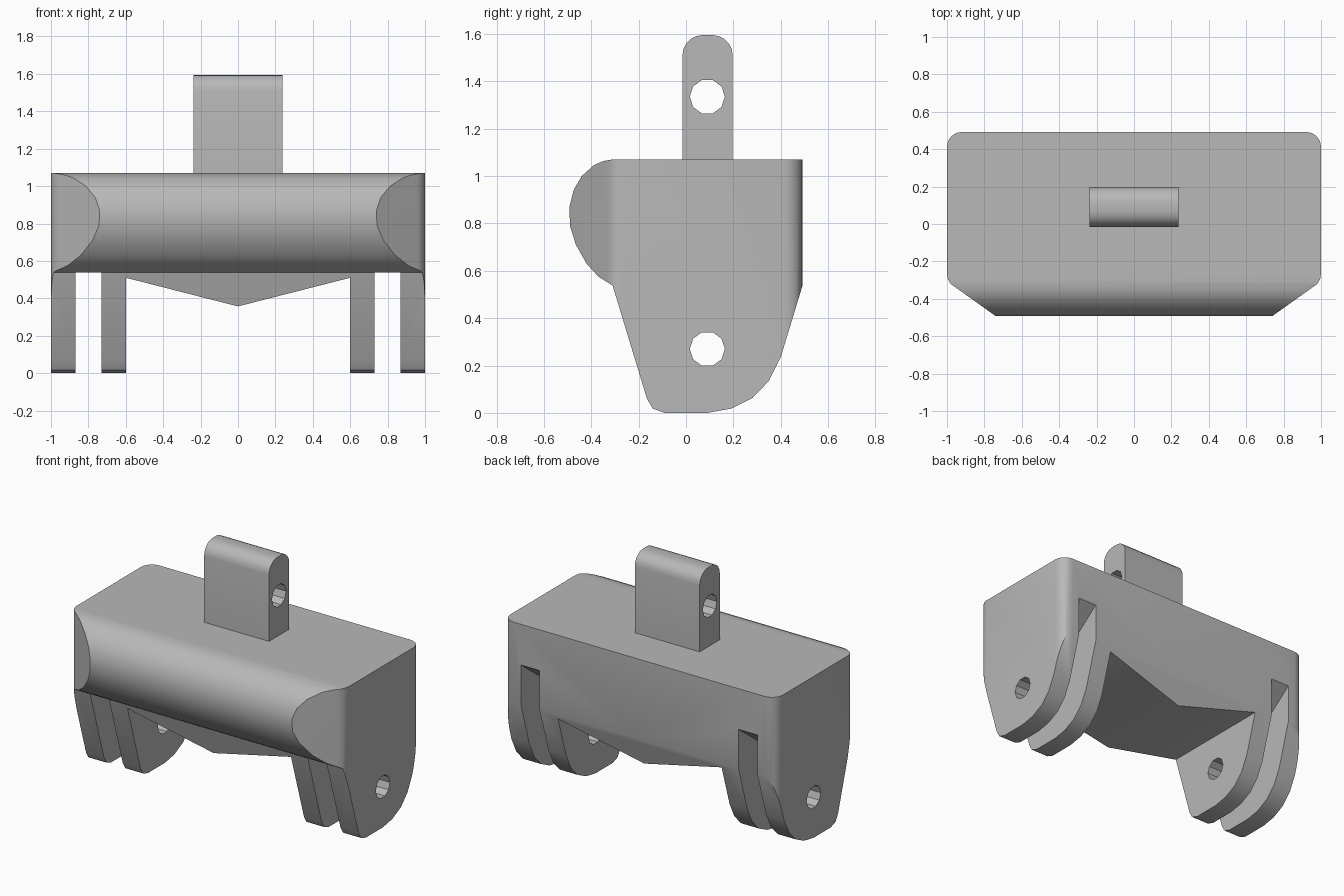
import bpy
import bmesh
from math import cos, sin, pi, radians
from mathutils import Vector

if "Cube" in bpy.data.objects:
    bpy.data.objects.remove(bpy.data.objects["Cube"], do_unlink=True)

grey = bpy.data.materials.new("light_grey")
grey.use_nodes = True
colour = (0.48, 0.48, 0.48, 1)
grey.diffuse_color = colour
grey.node_tree.nodes["Principled BSDF"].inputs["Base Color"].default_value = colour


def prism(name, profile, axis, low, high):
    """Extrude a profile: (y, z) along x, (x, z) along y, or (x, y) along z."""
    place = {"x": lambda a, b, t: (t, a, b),
             "y": lambda a, b, t: (a, t, b),
             "z": lambda a, b, t: (a, b, t)}[axis]
    bm = bmesh.new()
    face = bm.faces.new([bm.verts.new(place(a, b, low)) for a, b in profile])
    moved = bmesh.ops.extrude_face_region(bm, geom=[face])["geom"]
    offset = Vector(place(0, 0, high - low))
    bmesh.ops.translate(bm, vec=offset,
                        verts=[v for v in moved if isinstance(v, bmesh.types.BMVert)])
    bmesh.ops.recalc_face_normals(bm, faces=bm.faces)
    mesh = bpy.data.meshes.new(name)
    bm.to_mesh(mesh)
    bm.free()
    mesh.materials.append(grey)
    obj = bpy.data.objects.new(name, mesh)
    bpy.context.collection.objects.link(obj)
    return obj


def combine(target, tool, operation="DIFFERENCE"):
    """Apply a boolean and discard the tool."""
    mod = target.modifiers.new("cut", "BOOLEAN")
    mod.operation = operation
    mod.solver = "EXACT"
    mod.object = tool
    bpy.context.view_layer.objects.active = target
    bpy.ops.object.modifier_apply(modifier=mod.name)
    bpy.data.objects.remove(tool, do_unlink=True)


def arc(cx, cy, r, start, end, steps):
    angles = [radians(start + (end - start) * i / steps) for i in range(steps + 1)]
    return [(cx + r * cos(a), cy + r * sin(a)) for a in angles]


def pin_hole(z):
    ring = [(0.09 + 0.074 * cos(i * pi / 5), z + 0.074 * sin(i * pi / 5)) for i in range(10)]
    return prism("hole_cutter", ring, "x", -1.2, 1.2)


# Side profile: bulging front, tapered and rounded legs
bulge = [(-0.31, 1.07), (-0.35, 1.063), (-0.39, 1.045), (-0.44, 1.0), (-0.475, 0.94),
         (-0.492, 0.87), (-0.49, 0.79), (-0.465, 0.71), (-0.42, 0.63),
         (-0.37, 0.575), (-0.31, 0.538)]
leg = [(-0.165, 0.06), (-0.14, 0.018), (-0.09, 0), (0.09, 0), (0.19, 0.018),
       (0.28, 0.062), (0.35, 0.135), (0.4, 0.235), (0.492, 0.538)]
body = prism("bracket_body", bulge + leg + [(0.492, 1.07)], "x", -1.1, 1.1)

# Plan outline: rounded back corners and angled front corners
half = [(0.74, -0.492), (0.96, -0.335), (0.98, -0.32), (0.995, -0.295), (1, -0.265)]
half += arc(0.92, 0.412, 0.08, 0, 90, 6)
outline = half + [(-x, y) for x, y in reversed(half)]
combine(body, prism("outline_cutter", outline, "z", -0.1, 1.2), "INTERSECT")

# V-shaped belly between the two leg pairs
belly = [(-0.6, -0.1), (0.6, -0.1), (0.6, 0.51), (0, 0.357), (-0.6, 0.51)]
combine(body, prism("belly_cutter", belly, "y", -0.8, 0.8))

# Slot in each leg pair, rising towards the back
slot = [(-0.6, -0.1), (0.7, -0.1), (0.7, 0.957), (0.492, 0.8), (0.145, 0.538), (-0.6, 0.538)]
for side in (-1, 1):
    low, high = sorted((side * 0.73, side * 0.868))
    combine(body, prism("slot_cutter", slot, "x", low, high))
combine(body, pin_hole(0.27))

# Upright tab with a rounded top
tab_profile = [(-0.015, 1.05), (0.197, 1.05)]
tab_profile += arc(0.112, 1.51, 0.085, 0, 90, 5) + arc(0.07, 1.51, 0.085, 90, 180, 5)
tab = prism("top_tab", tab_profile, "x", -0.238, 0.238)
combine(tab, pin_hole(1.335))
combine(body, tab, "UNION")

# Smooth the curves, keep hard edges
bpy.ops.object.select_all(action="DESELECT")
body.select_set(True)
bpy.context.view_layer.objects.active = body
bpy.ops.object.shade_smooth_by_angle(angle=radians(30))
